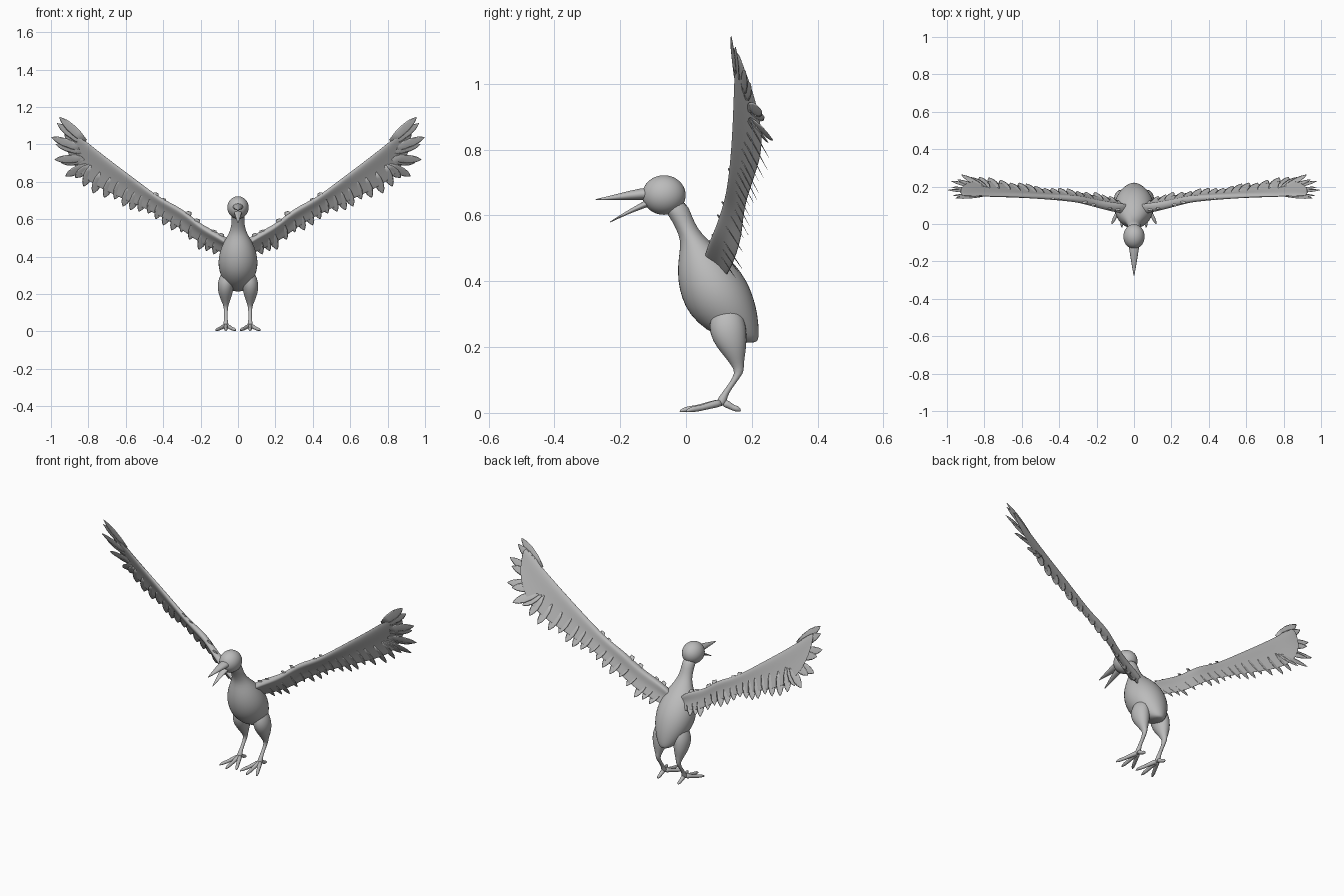
import bpy, bmesh, math
from mathutils import Vector

cube = bpy.data.objects.get("Cube")
if cube:
    bpy.data.objects.remove(cube)

grey = bpy.data.materials.new("plain grey")
grey.use_nodes = True
grey.diffuse_color = (0.5, 0.5, 0.5, 1)
grey.node_tree.nodes["Principled BSDF"].inputs["Base Color"].default_value = (0.5, 0.5, 0.5, 1)


def skin(bm, loops):
    """Join closed loops of points into a capped tube."""
    rows = [[bm.verts.new(p) for p in loop] for loop in loops]
    n = len(rows[0])
    for a, b in zip(rows, rows[1:]):
        for i in range(n):
            j = (i + 1) % n
            bm.faces.new((a[i], a[j], b[j], b[i]))
    bm.faces.new(rows[0][::-1])
    bm.faces.new(rows[-1])


def ellipse(centre, u, v, n=16):
    angles = [2 * math.pi * i / n for i in range(n)]
    return [Vector(centre) + math.cos(a) * Vector(u) + math.sin(a) * Vector(v) for a in angles]


def finish(name, bm, mirror=False, subdiv=1):
    bmesh.ops.recalc_face_normals(bm, faces=bm.faces)
    mesh = bpy.data.meshes.new(name)
    bm.to_mesh(mesh)
    bm.free()
    mesh.materials.append(grey)
    obj = bpy.data.objects.new(name, mesh)
    bpy.context.collection.objects.link(obj)
    for poly in mesh.polygons:
        poly.use_smooth = True
    if mirror:
        obj.modifiers.new("Mirror", 'MIRROR').use_mirror_merge = False
    if subdiv:
        mod = obj.modifiers.new("Subdivision", 'SUBSURF')
        mod.levels = mod.render_levels = subdiv
    return obj


def sweep(bm, points, radii, n=10):
    """Round tube along a path."""
    pts = [Vector(p) for p in points]
    loops = []
    for i, p in enumerate(pts):
        d = pts[min(i + 1, len(pts) - 1)] - pts[max(i - 1, 0)]
        u = d.cross(Vector((0, 0, 1))).normalized()
        v = u.cross(d).normalized()
        loops.append(ellipse(p, u * radii[i], v * radii[i], n))
    skin(bm, loops)


# Body and neck: height, front y, back y, half width
bm = bmesh.new()
profile = [(.213, .17, .212, .02), (.222, .125, .221, .042), (.25, .06, .223, .068),
           (.3, .008, .219, .095), (.35, -.015, .207, .107), (.4, -.026, .187, .105),
           (.45, -.026, .152, .09), (.49, -.02, .11, .07), (.525, -.017, .066, .048),
           (.56, -.03, .035, .036), (.6, -.053, .017, .034), (.65, -.09, .0, .036)]
skin(bm, [ellipse((0, (f + b) / 2, z), (w, 0, 0), (0, (b - f) / 2, 0), 20)
          for z, f, b, w in profile])
finish("body", bm)

# Head
bm = bmesh.new()
bmesh.ops.create_uvsphere(bm, u_segments=32, v_segments=20, radius=1)
for v in bm.verts:
    v.co = (v.co.x * .057, v.co.y * .066 - .067, v.co.z * .06 + .662)
finish("head", bm, subdiv=0)

# Open beak: y, z, half width, half height
for name, rings in (
        ("upper_beak", [(-.09, .666, .034, .021), (-.135, .666, .027, .019),
                        (-.2, .657, .016, .011), (-.272, .648, .003, .002), (-.275, .648, .001, .001)]),
        ("lower_beak", [(-.09, .648, .026, .015), (-.13, .632, .02, .011),
                        (-.18, .608, .012, .006), (-.229, .581, .003, .002), (-.231, .58, .001, .001)])):
    bm = bmesh.new()
    skin(bm, [ellipse((0, y, z), (w, 0, 0), (0, 0, h), 12) for y, z, w, h in rings])
    finish(name, bm)

# Legs: x, y, z, half width, half depth
bm = bmesh.new()
leg = [(.05, .125, .335, .022, .03), (.06, .125, .285, .046, .056), (.066, .128, .24, .045, .058),
       (.067, .138, .2, .038, .047), (.066, .15, .165, .025, .028), (.065, .158, .14, .014, .018),
       (.065, .163, .122, .011, .013), (.065, .141, .09, .009, .01), (.065, .118, .058, .01, .011),
       (.065, .108, .038, .015, .016), (.065, .106, .02, .012, .014)]
skin(bm, [ellipse((x, y, z), (w, 0, 0), (0, d, 0), 14) for x, y, z, w, d in leg])
finish("leg", bm, mirror=True)

# Feet: three front toes and one hind toe
bm = bmesh.new()
heel = Vector((.065, .112, .032))
for tip in ((.065, -.02, .004), (.119, .0, .004), (.011, .0, .004), (.065, .166, .005)):
    tip = Vector(tip)
    path = [heel.lerp(tip, t) + Vector((0, 0, h))
            for t, h in ((0, 0), (.35, .001), (.6, -.001), (.8, .002), (.93, .002), (1, 0))]
    sweep(bm, path, (.014, .011, .009, .01, .006, .002))
finish("foot", bm, mirror=True)

# Wing stations: x, leading z, leading y, trailing z, trailing y, half thickness
stations = [(.02, .47, .07, .40, .11, .034), (.1, .522, .078, .425, .13, .028),
            (.2, .572, .10, .47, .15, .023), (.27, .633, .12, .52, .165, .021),
            (.33, .673, .13, .565, .172, .019), (.42, .715, .135, .62, .177, .015),
            (.55, .815, .143, .68, .195, .013), (.7, .928, .146, .745, .218, .011),
            (.8, 1.008, .147, .80, .232, .009), (.88, 1.073, .15, .88, .23, .007),
            (.93, 1.115, .15, 1.0, .197, .004)]
# Airfoil section: chord fraction and relative thickness
section = [(0, 0), (.04, .6), (.13, 1), (.28, .85), (.5, .4), (.75, .2), (1, .08)]
bm = bmesh.new()
loops = []
for x, zl, yl, zt, yt, thick in stations:
    lead, trail = Vector((x, yl, zl)), Vector((x, yt, zt))
    normal = Vector((0, zt - zl, yl - yt)).normalized()
    upper = [lead.lerp(trail, f) + normal * thick * h for f, h in section]
    lower = [lead.lerp(trail, f) - normal * thick * h for f, h in section[:0:-1]]
    loops.append(upper + lower)
skin(bm, loops)
finish("wing", bm, mirror=True, subdiv=2)


def on_wing(x, z):
    """Point in the sheet of the wing at the given x and z."""
    i = 0
    while i < len(stations) - 2 and stations[i + 1][0] < x:
        i += 1
    a, b = stations[i], stations[i + 1]
    t = min(1, (x - a[0]) / (b[0] - a[0]))
    zl, yl, zt, yt = [p + (q - p) * t for p, q in zip(a[1:5], b[1:5])]
    return Vector((x, yl + (zl - z) / (zl - zt) * (yt - yl), z))


def feather(bm, base, tip, width):
    """Thin pointed blade lying in the wing."""
    d = tip - base
    side = d.cross(Vector((0, -.92, -.39))).normalized()
    flat = side.cross(d).normalized() * .0025
    loops = []
    for t, w in ((0, .5), (.3, .95), (.6, 1), (.8, .75), (.92, .4), (1, .06)):
        loops.append(ellipse(base + d * t, side * width * w, flat * (1.1 - t), 8))
    skin(bm, loops)


# Feathers: long ones fan out at the tip, short ones hang along the back edge
bm = bmesh.new()
for x, z in ((.955, 1.145), (.967, 1.112), (.998, 1.038), (.975, 1.0), (.98, .918),
             (.945, .9), (.922, .83), (.87, .822)):
    tip = on_wing(x, z)
    feather(bm, on_wing(.8 + (x - .9) * .3, .95 + (z - .98) * .4), tip, .024)
for x, z in ((.825, .775), (.775, .738), (.715, .715), (.66, .706), (.615, .668), (.575, .648),
             (.53, .64), (.48, .63), (.44, .6), (.4, .567), (.355, .54), (.305, .53),
             (.26, .49), (.21, .437), (.17, .43), (.13, .412)):
    feather(bm, on_wing(x - .045, z + .11), on_wing(x, z), .024)
finish("wing_feathers", bm, mirror=True, subdiv=0)
